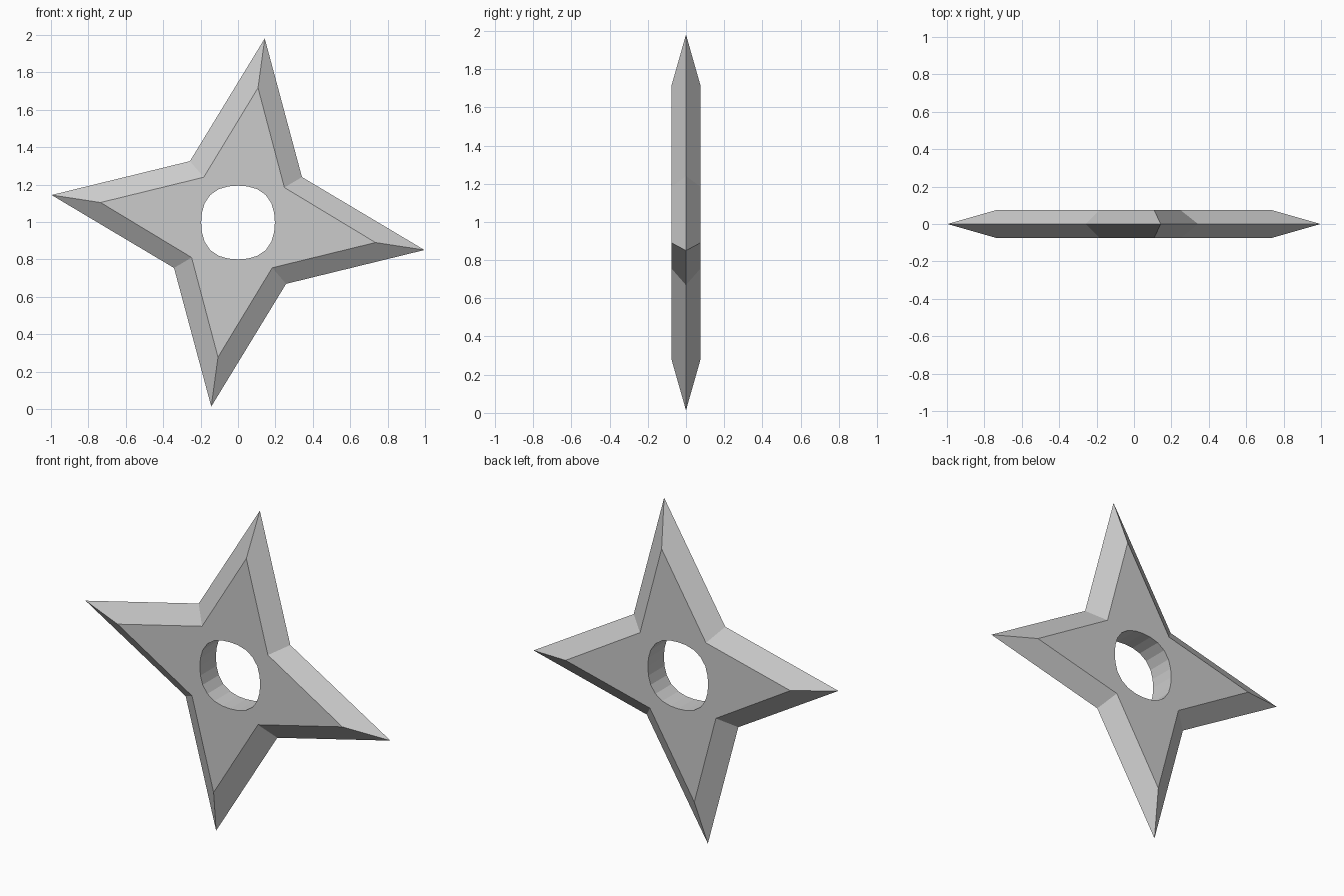
import bpy, bmesh
from math import sin, cos, pi

if "Cube" in bpy.data.objects:
    bpy.data.objects.remove(bpy.data.objects["Cube"])

CENTRE_Z = 0.997
HALF_DEPTH = 0.075
HOLE_SIDES = 24

# Half outlines (x, z from the centre); the other half is a 180 degree turn
EDGE = [(0.143, 0.984), (0.342, 0.243), (0.997, -0.147), (0.257, -0.328)]
FLAT = [(0.107, 0.720), (0.248, 0.187), (0.735, -0.107), (0.183, -0.242)]

def full(half):
    return half + [(-x, -z) for x, z in half]

def hole_outline():
    pts = []
    for i in range(HOLE_SIDES):
        a = 2 * pi * i / HOLE_SIDES
        r = 0.203 - 0.006 * cos(4 * a)  # slightly squared circle
        pts.append((r * cos(a), r * sin(a)))
    return pts

bm = bmesh.new()

def ring(points, y):
    return [bm.verts.new((x, y, CENTRE_Z + z)) for x, z in points]

def bridge(a, b):
    n = len(a)
    for i in range(n):
        j = (i + 1) % n
        bm.faces.new((a[i], a[j], b[j], b[i]))

# Bevelled blades, rising from the sharp middle edge to both flats
edge = ring(full(EDGE), 0)
flats = [ring(full(FLAT), s * HALF_DEPTH) for s in (-1, 1)]
for f in flats:
    bridge(edge, f)

# Wall of the centre hole
holes = [ring(hole_outline(), s * HALF_DEPTH) for s in (-1, 1)]
bridge(*holes)

# Flat front and back faces around the hole
for loops in zip(flats, holes):
    edges = [bm.edges.get((l[i - 1], l[i])) for l in loops for i in range(len(l))]
    bmesh.ops.triangle_fill(bm, edges=edges, use_beauty=True)

bmesh.ops.recalc_face_normals(bm, faces=bm.faces)
mesh = bpy.data.meshes.new("throwing_star")
bm.to_mesh(mesh)
bm.free()
bpy.context.collection.objects.link(bpy.data.objects.new("throwing_star", mesh))
